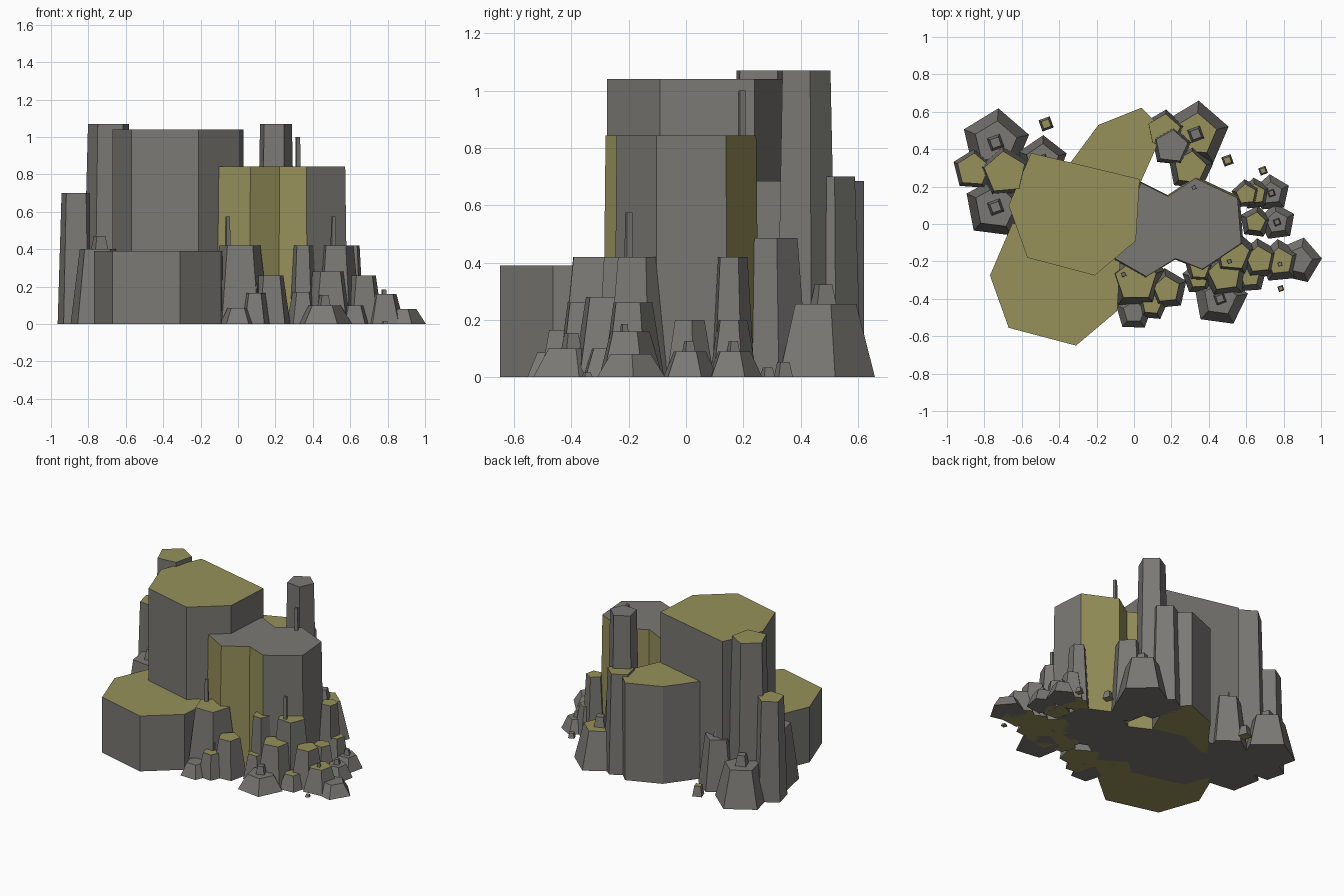
import bpy, bmesh, math, random

if "Cube" in bpy.data.objects:
    bpy.data.objects.remove(bpy.data.objects["Cube"])
random.seed(4)


def material(name, col):
    m = bpy.data.materials.new(name)
    m.diffuse_color = (*col, 1)
    m.use_nodes = True
    m.node_tree.nodes["Principled BSDF"].inputs["Base Color"].default_value = m.diffuse_color
    return m


STONE = material("grey stone", (0.195, 0.19, 0.175))
MOSS = material("olive moss", (0.31, 0.285, 0.105))


def column(name, ring, h, scale=1.0, z0=0.0, rule=None):
    """Straight or tapered prism; rule(face centre, normal) is True where mossy."""
    n = len(ring)
    cx, cy = (sum(p[k] for p in ring) / n for k in (0, 1))
    bm = bmesh.new()
    low = [bm.verts.new((x, y, z0)) for x, y in ring]
    top = [bm.verts.new((cx + (x - cx) * scale, cy + (y - cy) * scale, h)) for x, y in ring]
    bm.faces.new(low[::-1])
    bm.faces.new(top)
    for i in range(n):
        j = (i + 1) % n
        bm.faces.new((low[i], low[j], top[j], top[i]))
    bm.normal_update()
    for f in bm.faces:
        f.material_index = int(bool(rule and rule(f.calc_center_median(), f.normal)))
    me = bpy.data.meshes.new(name)
    bm.to_mesh(me)
    bm.free()
    me.materials.append(STONE)
    me.materials.append(MOSS)
    ob = bpy.data.objects.new(name, me)
    bpy.context.collection.objects.link(ob)


def ngon(x, y, r, n, rot):
    a = math.radians(rot)
    return [(x + r * math.cos(a + math.tau * i / n),
             y + r * math.sin(a + math.tau * i / n)) for i in range(n)]


def top_moss(c, n):
    return n.z > 0.9


def cap_moss(c, n):
    return abs(n.z) > 0.9


def pillar_moss(c, n):
    return abs(n.z) < 0.5 and not (c.x > 0.44 and c.y < 0.1)


# large hexagonal plateaus, the low one a shifted copy of the high one
hexa = [(-0.67, 0.10), (-0.57, -0.18), (-0.21, -0.275), (0.01, -0.09), (0.03, 0.24), (-0.55, 0.38)]
column("high_plateau", hexa, 1.04, rule=top_moss)
column("low_plateau", [(x - 0.1, y - 0.375) for x, y in hexa], 0.39, rule=cap_moss)
column("back_plateau", [(-0.42, 0.22), (-0.02, 0.1), (0.16, 0.5), (0.04, 0.622), (-0.19, 0.53)],
       0.685, rule=cap_moss)

# notched main pillar: stone top and right side, moss on the other sides
column("main_pillar", [(-0.115, -0.19), (0.06, -0.29), (0.22, -0.19), (0.37, -0.25),
                       (0.585, -0.105), (0.565, 0.145), (0.33, 0.255), (0.18, 0.155),
                       (0.03, 0.23)], 0.843, scale=0.965, rule=pillar_moss)

# five-sided rock columns grouped by top radius: x, y, height
bare = {0.117: [(-0.74, 0.435, 0.25), (-0.74, 0.09, 0.4)],
        0.09: [(-0.49, 0.34, 0.35), (0.2, 0.415, 1.07), (0.46, -0.4, 0.1)],
        0.074: [(0.88, -0.195, 0.08)],
        0.06: [(0, -0.47, 0.085), (0.765, 0.01, 0.09), (0.735, 0.165, 0.09)]}
mossy = {0.115: [(-0.69, 0.275, 1.07), (0.33, 0.48, 0.255), (0.01, -0.3, 0.42)],
         0.09: [(-0.86, 0.29, 0.7), (0.16, 0.5, 0.7), (0.3, 0.3, 0.485),
                (0.53, -0.16, 0.42), (0.485, -0.27, 0.28)],
         0.073: [(0.67, -0.19, 0.26), (0.78, -0.2, 0.16), (0.175, -0.35, 0.26)],
         0.055: [(0.095, -0.43, 0.165), (0.35, -0.24, 0.42), (0.345, -0.29, 0.17),
                 (0.62, -0.28, 0.1), (0.6, 0.16, 0.42), (0.65, 0.16, 0.2),
                 (0.65, 0.01, 0.2)]}
for label, groups in (("bare_rock", bare), ("mossy_rock", mossy)):
    for r, rocks in groups.items():
        for x, y, h in rocks:
            flare = 1.75 - 0.5 * min(1, h / 0.7)  # squat rocks spread more
            rule = None
            if label == "mossy_rock":
                rule = cap_moss if y < 0.25 and x > -0.5 else top_moss
            rot = 5 if x > 0.85 else 90 + random.uniform(-9, 9)
            column(label, ngon(x, y, r * flare, 5, rot), h, 1 / flare, rule=rule)
            # little square knob on the squat bare rocks and the wide back one
            if h < 0.41 and x < 0.85 and y > -0.45 and (label == "bare_rock" or r > 0.1):
                column("knob", ngon(x, y, r * 0.45, 4, 65), h + r * 0.6, 0.65, h - 0.01)

# slim four-sided spikes: x, y, tip height
for x, y, tip in [(0.32, 0.195, 1), (-0.055, -0.27, 0.575), (0.51, -0.2, 0.575),
                  (0.09, -0.4, 0.22), (0.78, -0.215, 0.185)]:
    column("spike", ngon(x, y, 0.023, 4, 65), tip, 0.6)

# loose pebbles on the ground, shrinking to the right
for i, (x, y) in enumerate([(-0.47, 0.535), (0.5, 0.34), (0.69, 0.285), (0.785, -0.345)]):
    r = 0.045 - 0.008 * i
    column("pebble", ngon(x, y, r, 4, 65), 0.07 - 0.018 * i, 0.65, rule=cap_moss)
